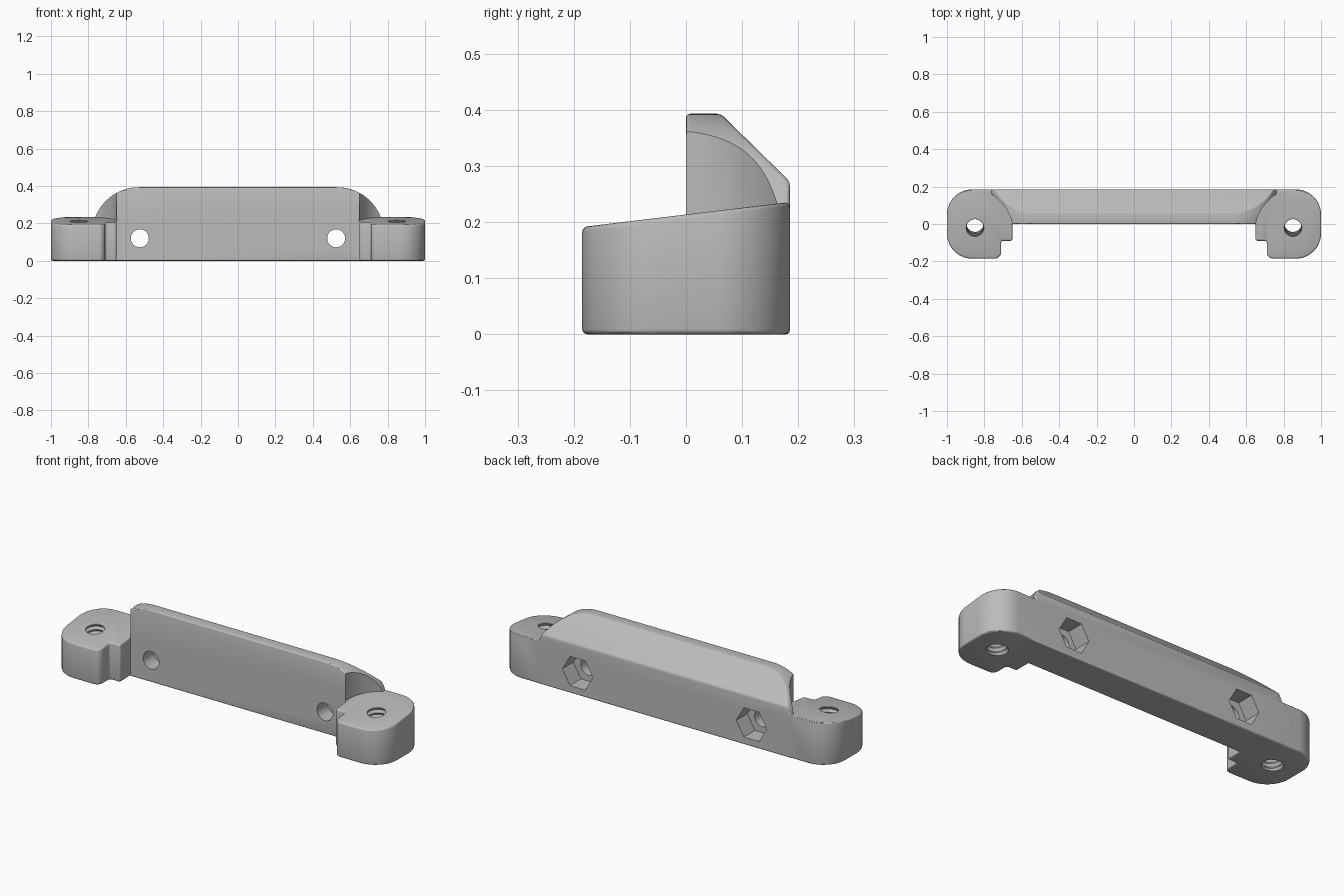
import bpy, bmesh, math
from mathutils import Vector, Matrix

if "Cube" in bpy.data.objects:
    bpy.data.objects.remove(bpy.data.objects["Cube"])

grey = bpy.data.materials.new("plain grey")
grey.use_nodes = True
grey.diffuse_color = (0.5, 0.5, 0.5, 1)
grey.node_tree.nodes["Principled BSDF"].inputs["Base Color"].default_value = (0.5, 0.5, 0.5, 1)

DEPTH = 0.185                       # half depth of the bracket
TILT = math.atan(0.12)              # slope of the mounting ears


def to_object(bm, name):
    bmesh.ops.recalc_face_normals(bm, faces=bm.faces)
    mesh = bpy.data.meshes.new(name)
    bm.to_mesh(mesh)
    bm.free()
    mesh.materials.append(grey)
    ob = bpy.data.objects.new(name, mesh)
    bpy.context.collection.objects.link(ob)
    return ob


def rounded(corners, steps=12):
    """Outline from (x, y, radius) corners, each rounded with an arc."""
    pts = []
    for i, (x, y, r) in enumerate(corners):
        p = Vector((x, y))
        if r == 0:
            pts.append(p)
            continue
        a = (Vector(corners[i - 1][:2]) - p).normalized()
        b = (Vector(corners[(i + 1) % len(corners)][:2]) - p).normalized()
        for k in range(steps + 1):
            t = k / steps * math.pi / 2
            pts.append(p + a * r * (1 - math.sin(t)) + b * r * (1 - math.cos(t)))
    return pts


def prism(points, offset):
    bm = bmesh.new()
    face = bm.faces.new([bm.verts.new(p) for p in points])
    out = bmesh.ops.extrude_face_region(bm, geom=[face])
    verts = [g for g in out["geom"] if isinstance(g, bmesh.types.BMVert)]
    bmesh.ops.translate(bm, verts=verts, vec=offset)
    return bm


def slice_off(bm, point, normal):
    geom = bm.verts[:] + bm.edges[:] + bm.faces[:]
    cut = bmesh.ops.bisect_plane(bm, geom=geom, plane_co=point, plane_no=normal, clear_outer=True)
    edges = [g for g in cut["geom_cut"] if isinstance(g, bmesh.types.BMEdge)]
    bmesh.ops.holes_fill(bm, edges=edges)


def apply(ob, mod):
    bpy.context.view_layer.objects.active = ob
    bpy.ops.object.modifier_apply(modifier=mod.name)


def soften(ob, width=0.012):
    mod = ob.modifiers.new("soft edges", 'BEVEL')
    mod.width, mod.segments = width, 3
    mod.limit_method, mod.angle_limit = 'ANGLE', math.radians(28)
    apply(ob, mod)


def combine(ob, other, operation):
    mod = ob.modifiers.new("combine", 'BOOLEAN')
    mod.operation, mod.solver, mod.object = operation, 'EXACT', other
    apply(ob, mod)
    bpy.data.objects.remove(other)


def cylinder(name, radius, length, sides, matrix):
    bm = bmesh.new()
    bmesh.ops.create_cone(bm, cap_ends=True, segments=sides, radius1=radius,
                          radius2=radius, depth=length, matrix=matrix)
    return to_object(bm, name)


def thread(name, matrix):
    """Ridged cylinder that cuts a threaded hole."""
    bm = bmesh.new()
    sides, rings = 32, []
    for k in range(27):
        r = 0.056 if k % 2 else 0.046
        z = (k - 13) * 0.014
        rings.append([bm.verts.new(matrix @ Vector((r * math.cos(a), r * math.sin(a), z)))
                      for a in (math.tau * i / sides for i in range(sides))])
    for low, high in zip(rings, rings[1:]):
        for i in range(sides):
            j = (i + 1) % sides
            bm.faces.new((low[i], low[j], high[j], high[i]))
    bm.faces.new(rings[0])
    bm.faces.new(rings[-1])
    return to_object(bm, name)


# Upright bar: rounded shoulders, sloping back
shoulder = [(0.53 + 0.25 * math.sin(t), 0.143 + 0.25 * math.cos(t))
            for t in (math.radians(76) * i / 24 for i in range(25))]
right_side = shoulder + [(0.775, 0.0)]
outline = right_side + [(-x, z) for x, z in reversed(right_side)]
bm = prism([(x, 0, z) for x, z in outline], (0, DEPTH, 0))
slice_off(bm, (0, 0.062, 0.393), (0, 0.7, 0.714))
bracket = to_object(bm, "bracket")
soften(bracket)

for s in (-1, 1):
    # Round clearance for the screw head, standing on the tilted ear
    axis = Matrix.Translation((s * 0.85, -0.02, 0.211)) @ Matrix.Rotation(TILT, 4, 'X')
    lift = axis @ Matrix.Translation((0, 0, 0.2))
    combine(bracket, cylinder("clearance", 0.203, 0.404, 96, lift), 'DIFFERENCE')

    # Mounting ear with a stepped inner edge and a sloping top
    corners = [(0.65, DEPTH, 0), (0.65, -0.09, 0.012), (0.71, -0.09, 0.012),
               (0.71, -DEPTH, 0.035), (1, -DEPTH, 0.135), (1, DEPTH, 0.135)]
    bm = prism([(s * p.x, p.y, 0) for p in rounded(corners)], (0, 0, 0.4))
    slice_off(bm, (0, -0.02, 0.211), (0, -0.12, 1))
    ear = to_object(bm, "ear")
    soften(ear, 0.009)
    combine(bracket, ear, 'UNION')

    # Threaded hole through the ear
    combine(bracket, thread("thread", axis @ Matrix.Translation((0, 0, -0.1))), 'DIFFERENCE')

    # Bolt hole through the bar, with a hexagonal nut pocket at the back
    turn = Matrix.Rotation(math.pi / 2, 4, 'X')
    place = Matrix.Translation((s * 0.525, 0.1, 0.12)) @ turn
    combine(bracket, cylinder("bolt hole", 0.048, 0.5, 40, place), 'DIFFERENCE')
    place = Matrix.Translation((s * 0.525, 0.185, 0.12)) @ turn @ Matrix.Rotation(math.pi / 2, 4, 'Z')
    combine(bracket, cylinder("nut pocket", 0.092, 0.19, 6, place), 'DIFFERENCE')

bpy.ops.object.select_all(action='DESELECT')
bracket.select_set(True)
bpy.context.view_layer.objects.active = bracket
bpy.ops.object.shade_smooth_by_angle(angle=math.radians(30))
